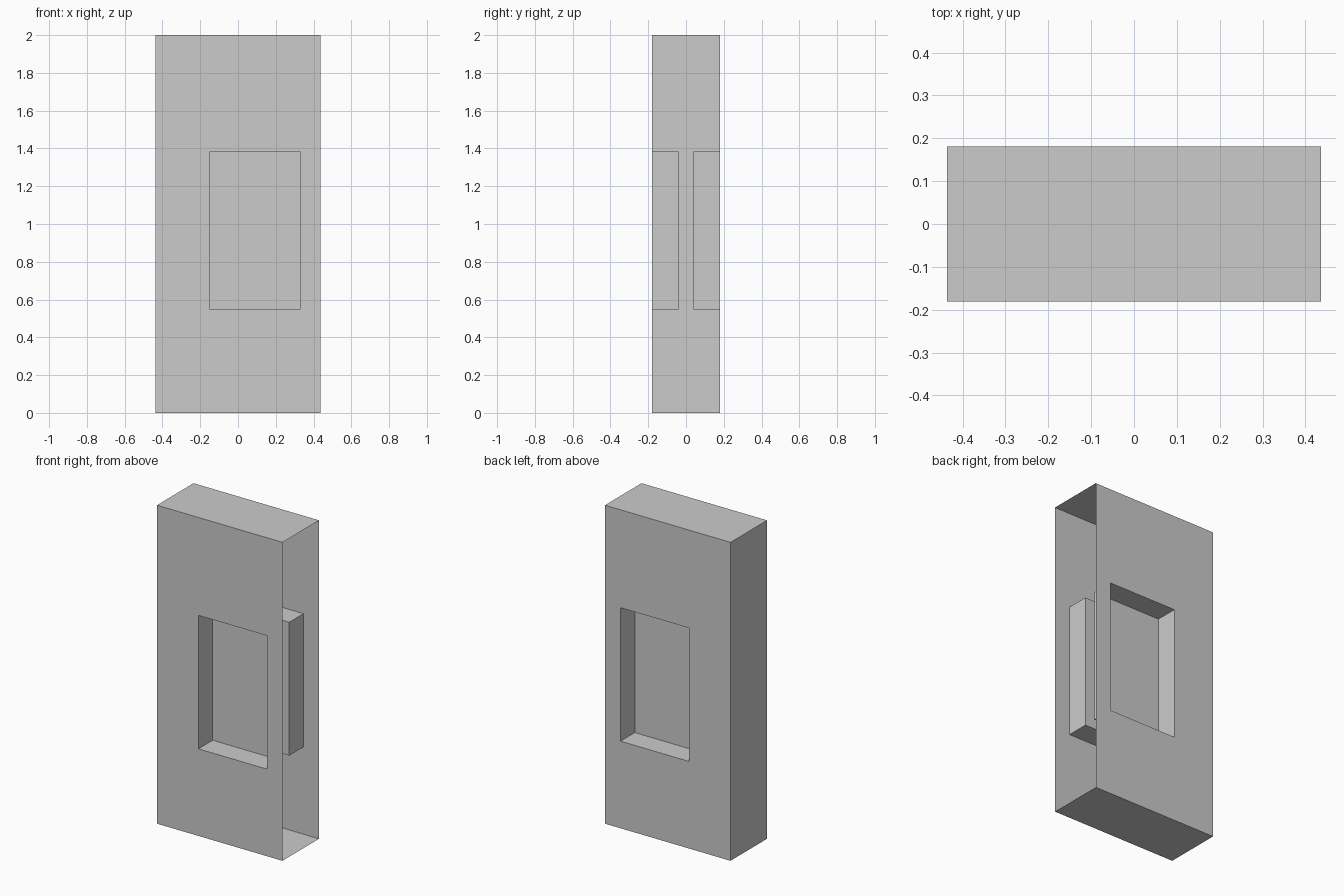
import bpy, bmesh
from mathutils import Matrix

if "Cube" in bpy.data.objects:
    bpy.data.objects.remove(bpy.data.objects["Cube"])

W, D, H = 0.436, 0.181, 2.0                # half width, half depth, height
PX, PZ, PY = (-0.148, 0.328), (0.547, 1.385), 0.04   # pocket limits, pocket floor

# Front half of the shell, open on the right side and at the centre plane
bm = bmesh.new()
bmesh.ops.create_cube(bm, size=1, matrix=Matrix.Translation((0, -D / 2, H / 2))
                      @ Matrix.Diagonal((2 * W, D, H, 1)))
bm.normal_update()
bmesh.ops.delete(bm, geom=[f for f in bm.faces if f.normal.x > 0.5 or f.normal.y > 0.5],
                 context='FACES_ONLY')

# Cut lines around the pocket
cuts = [((x, 0, 0), (1, 0, 0)) for x in PX] + [((0, 0, z), (0, 0, 1)) for z in PZ]
for co, no in cuts:
    bmesh.ops.bisect_plane(bm, geom=bm.verts[:] + bm.edges[:] + bm.faces[:],
                           plane_co=co, plane_no=no)

# Push the pocket inwards
bm.normal_update()
pocket = []
for f in bm.faces:
    c = f.calc_center_median()
    if f.normal.y < -0.5 and PX[0] < c.x < PX[1] and PZ[0] < c.z < PZ[1]:
        pocket.append(f)
res = bmesh.ops.extrude_face_region(bm, geom=pocket)
bmesh.ops.delete(bm, geom=[f for f in pocket if f.is_valid], context='FACES_ONLY')
for v in res['geom']:
    if isinstance(v, bmesh.types.BMVert):
        v.co.y = -PY
bmesh.ops.delete(bm, geom=[e for e in bm.edges if not e.link_faces], context='EDGES')

mesh = bpy.data.meshes.new("door_frame_panel")
bm.to_mesh(mesh)
bm.free()
panel = bpy.data.objects.new("door_frame_panel", mesh)
bpy.context.collection.objects.link(panel)

# Matching back half
mirror = panel.modifiers.new("back_half", 'MIRROR')
mirror.use_axis = (False, True, False)
